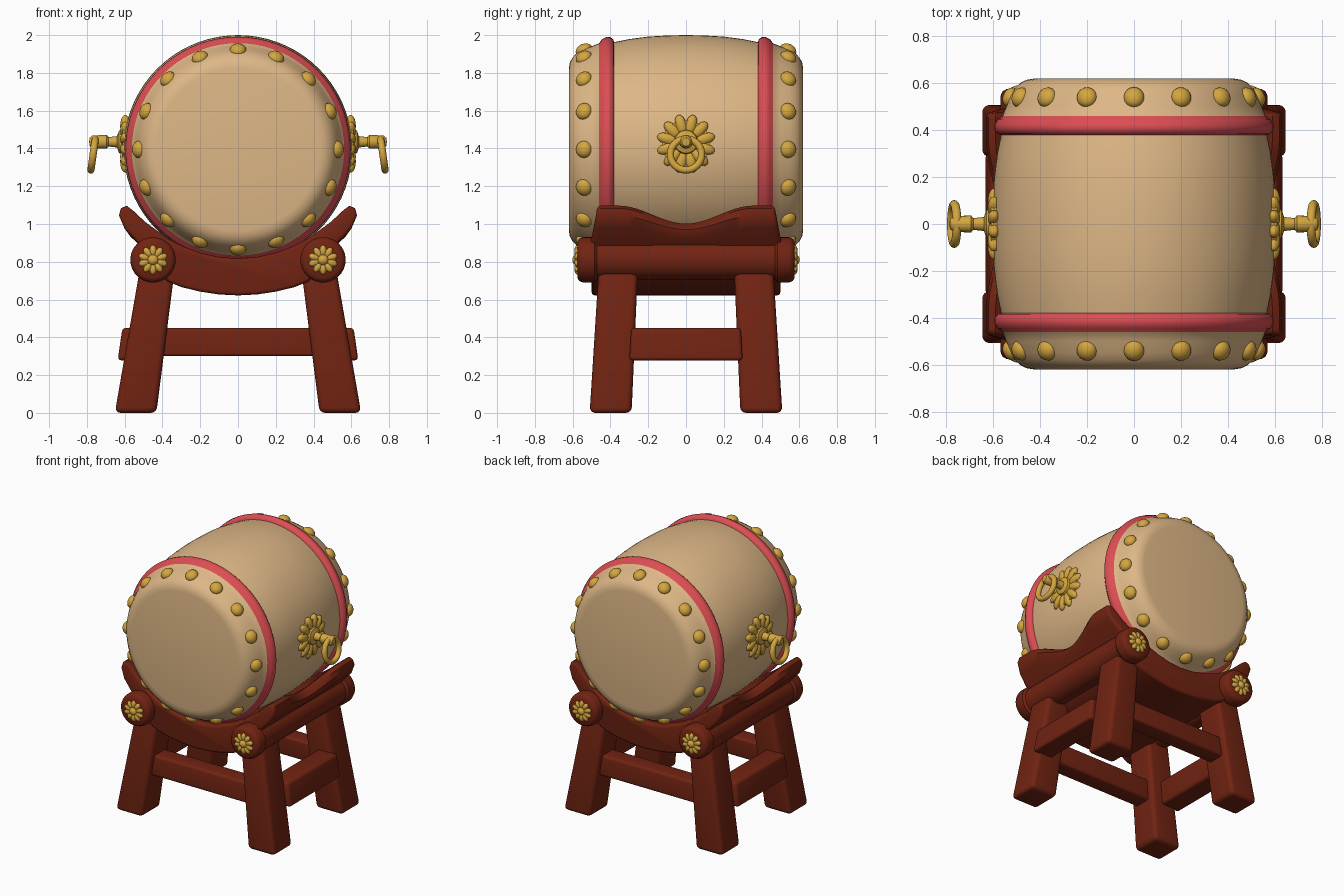
import bpy, bmesh, math
from mathutils import Matrix, Vector

if "Cube" in bpy.data.objects:
    bpy.data.objects.remove(bpy.data.objects["Cube"])


def material(name, rgb):
    m = bpy.data.materials.new(name)
    m.diffuse_color = (*rgb, 1)
    m.use_nodes = True
    m.node_tree.nodes["Principled BSDF"].inputs["Base Color"].default_value = m.diffuse_color
    return m


CREAM = material("cream_hide", (0.73, 0.475, 0.24))
RED = material("red_band", (0.72, 0.075, 0.085))
BROWN = material("dark_red_wood", (0.165, 0.017, 0.006))
GOLD = material("gold_metal", (0.66, 0.38, 0.05))
CZ = 1.395  # height of the drum axis


def finish(name, bm, *mats, angle=40):
    bmesh.ops.recalc_face_normals(bm, faces=bm.faces)
    me = bpy.data.meshes.new(name)
    bm.to_mesh(me)
    bm.free()
    for m in mats:
        me.materials.append(m)
    me.shade_smooth()
    me.set_sharp_from_angle(angle=math.radians(angle))
    ob = bpy.data.objects.new(name, me)
    bpy.context.collection.objects.link(ob)
    return ob


def frame(loc, axis):
    """Matrix taking local z to the given axis at loc."""
    return Matrix.Translation(loc) @ Vector(axis).to_track_quat('Z', 'Y').to_matrix().to_4x4()


def lathe(bm, profile, mat, n=32):
    """Revolve (height, radius) points about local z; radius 0 makes a pole."""
    rings = []
    for h, r in profile:
        if r == 0:
            rings.append([bm.verts.new(mat @ Vector((0, 0, h)))] * n)
        else:
            rings.append([bm.verts.new(mat @ Vector((r * math.cos(a), r * math.sin(a), h)))
                          for a in (2 * math.pi * i / n for i in range(n))])
    for a, b in zip(rings, rings[1:]):
        for i in range(n):
            j = (i + 1) % n
            bm.faces.new(list(dict.fromkeys((a[i], a[j], b[j], b[i]))))


def ball(bm, mat, size):
    bmesh.ops.create_uvsphere(bm, u_segments=16, v_segments=10, radius=1,
                              matrix=mat @ Matrix.Diagonal((*size, 1)))


def bevel_sharp(bm, width, limit=50):
    bmesh.ops.recalc_face_normals(bm, faces=bm.faces)
    edges = [e for e in bm.edges if e.calc_face_angle(0) > math.radians(limit)]
    bmesh.ops.bevel(bm, geom=edges, offset=width, segments=4, profile=0.5, affect='EDGES')


def block(name, bottom, top, width):
    """Rounded block between two rectangles (x0, x1, y0, y1, z)."""
    bm = bmesh.new()
    loops = []
    for x0, x1, y0, y1, z in (bottom, top):
        loops.append([bm.verts.new((x, y, z)) for x, y in ((x0, y0), (x1, y0), (x1, y1), (x0, y1))])
    a, b = loops
    bm.faces.new(a)
    bm.faces.new(b)
    for i in range(4):
        j = (i + 1) % 4
        bm.faces.new((a[i], a[j], b[j], b[i]))
    bevel_sharp(bm, width)
    return finish(name, bm, BROWN)


def rosette(bm, mat, radius, petals, depth):
    lathe(bm, [(-depth, radius * .8), (depth * .5, radius * .8), (depth * .6, 0)], mat)
    for i in range(petals):
        m = mat @ Matrix.Rotation(2 * math.pi * (i + .5) / petals, 4, 'Z') @ Matrix.Translation((radius * .62, 0, 0))
        ball(bm, m, (radius * .38, radius * 2.4 / petals, depth))


# Drum body with red bands coloured by distance along the axis
half = [(.1, .603), (.2, .597), (.3, .584), (.38, .568), (.385, .582), (.4, .594), (.42, .596),
        (.445, .583), (.46, .562), (.5, .546), (.55, .525), (.58, .508), (.602, .485),
        (.615, .46), (.62, .43), (.62, 0)]
bm = bmesh.new()
lathe(bm, [(-h, r) for h, r in reversed(half)] + [(0, .605)] + half, frame((0, 0, CZ), (0, 1, 0)), 72)
for f in bm.faces:
    f.material_index = int(.379 < abs(f.calc_center_median().y) < .461)
finish("drum_body", bm, CREAM, RED)

# Rings of gold studs near both heads
bm = bmesh.new()
for s in (-1, 1):
    for i in range(16):
        a = 2 * math.pi * i / 16
        d = Vector((math.sin(a), s * .45, math.cos(a))).normalized()
        p = (.525 * math.sin(a), s * .54, CZ + .525 * math.cos(a))
        ball(bm, frame(p, d), (.044, .046, .034))
finish("drum_studs", bm, GOLD)

# Side handles: flower plate, stem and ring
for s, side in ((-1, "left"), (1, "right")):
    bm = bmesh.new()
    rosette(bm, frame((s * .597, 0, 1.425), (s, 0, 0)), .158, 12, .027)
    lathe(bm, [(0, .07), (.035, .06), (.045, .03), (.09, .025), (.1, .036), (.175, .034),
               (.19, .022), (.193, 0)], frame((s * .595, 0, 1.435), (s, 0, 0)), 20)
    finish(side + "_handle_plate", bm, GOLD)
    bpy.ops.mesh.primitive_torus_add(major_radius=.083, minor_radius=.019, major_segments=40,
                                     minor_segments=12, location=(s * .767, 0, 1.368),
                                     rotation=(0, s * math.radians(82), 0))
    ring = bpy.context.object
    ring.name = side + "_handle_ring"
    ring.data.materials.append(GOLD)
    ring.data.shade_smooth()

# Curved cradle: smile section swept along y, upper lip dipping in the middle
right = [(0, .622), (.1, .627), (.2, .642), (.3, .666), (.37, .695), (.46, .78), (.53, .9), (.6, .975),
         (.63, 1.045), (.62, 1.083), (.59, 1.097), (.56, 1.075), (.49, 1.01), (.375, .925),
         (.29, .882), (.2, .848), (.1, .825), (0, .818)]
section = right + [(-x, z) for x, z in right[-2:0:-1]]
bm = bmesh.new()
loops = []
for k in range(33):
    y = -1 + k / 16
    dip = math.cos(min(abs(y) * .5 / .38, 1) * math.pi / 2) ** 2
    loop = []
    for x, z in section:
        t = min(max((z - .88) / .21, 0), 1)
        loop.append(bm.verts.new((x - math.copysign(.07 * dip * t, x), y * (.5 - .03 * t), z - .095 * dip * t)))
    loops.append(loop)
n = len(section)
for a, b in zip(loops, loops[1:]):
    for i in range(n):
        bm.faces.new((a[i], a[(i + 1) % n], b[(i + 1) % n], b[i]))
caps = [bm.faces.new(loops[0]), bm.faces.new(loops[-1])]
bmesh.ops.recalc_face_normals(bm, faces=bm.faces)
edges = list({e for f in caps for e in f.edges})
bmesh.ops.bevel(bm, geom=edges, offset=.018, segments=3, profile=.5, affect='EDGES')
finish("cradle", bm, BROWN)

# Side bars with thicker rounded ends and gold end flowers
bar = [(.47, .106), (.485, .12), (.545, .12), (.565, .112), (.575, .095), (.575, 0)]
for s, side in ((-1, "left"), (1, "right")):
    bm = bmesh.new()
    lathe(bm, [(-h, r) for h, r in reversed(bar)] + bar, frame((s * .45, 0, .81), (0, 1, 0)), 40)
    finish(side + "_side_bar", bm, BROWN)
    bm = bmesh.new()
    for e in (-1, 1):
        m = frame((s * .45, e * .575, .81), (0, e, 0))
        rosette(bm, m, .078, 10, .016)
        ball(bm, m, (.03, .03, .027))
    finish(side + "_bar_flowers", bm, GOLD)


def span(a, b, s):
    return tuple(sorted((a * s, b * s)))


# Splayed legs
for sx, side in ((-1, "left"), (1, "right")):
    for sy, end in ((-1, "front"), (1, "back")):
        block(end + "_" + side + "_leg",
              (*span(.432, .652, sx), *span(.288, .51, sy), 0),
              (*span(.335, .52, sx), *span(.255, .462, sy), .76), .03)

# Stretchers between the legs
for s, end in ((-1, "front"), (1, "back")):
    block(end + "_stretcher", (-.45, .45, *span(.32, .45, s), .3),
          (-.45, .45, *span(.31, .44, s), .45), .018)
for s, side in ((-1, "left"), (1, "right")):
    block(side + "_stretcher", (*span(.48, .637, s), -.3, .3, .278),
          (*span(.46, .612, s), -.29, .29, .45), .02)
